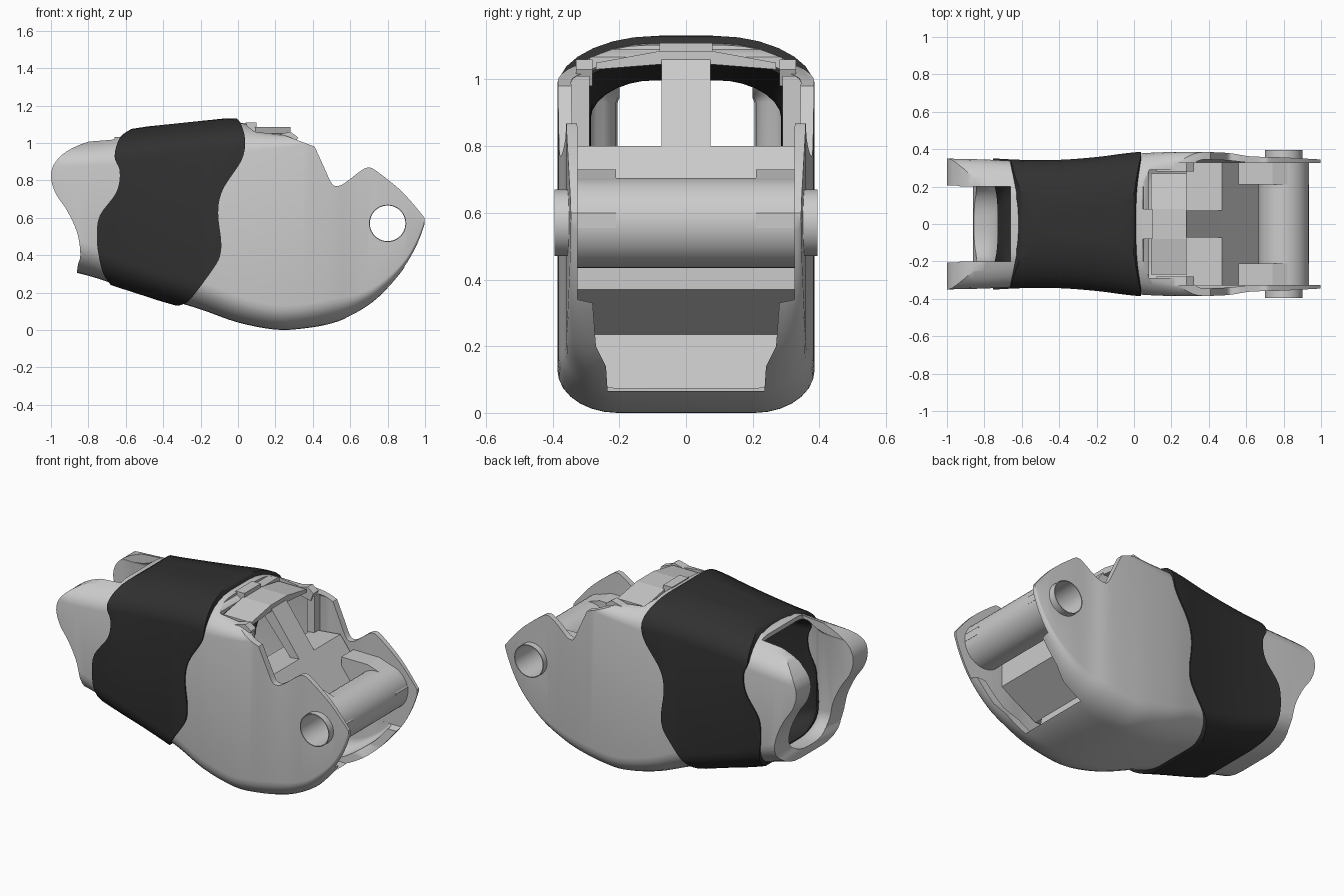
import bpy, bmesh, math
from mathutils import Vector

if "Cube" in bpy.data.objects:
    bpy.data.objects.remove(bpy.data.objects["Cube"], do_unlink=True)


def material(name, value):
    mat = bpy.data.materials.new(name)
    mat.use_nodes = True
    colour = (value, value, value, 1)
    mat.diffuse_color = colour
    mat.node_tree.nodes["Principled BSDF"].inputs["Base Color"].default_value = colour
    return mat


grey = material("light grey plastic", 0.6)
dark = material("dark rubber", 0.03)


def finish(name, bm, mat):
    bmesh.ops.recalc_face_normals(bm, faces=bm.faces)
    mesh = bpy.data.meshes.new(name)
    bm.to_mesh(mesh)
    bm.free()
    mesh.materials.append(mat)
    obj = bpy.data.objects.new(name, mesh)
    bpy.context.collection.objects.link(obj)
    return obj


def select(obj):
    bpy.ops.object.select_all(action='DESELECT')
    obj.select_set(True)
    bpy.context.view_layer.objects.active = obj


def boolean(obj, cutter, operation='DIFFERENCE'):
    select(obj)
    mod = obj.modifiers.new("cut", 'BOOLEAN')
    mod.operation = operation
    mod.solver = 'EXACT'
    mod.object = cutter
    bpy.ops.object.modifier_apply(modifier=mod.name)
    bpy.data.objects.remove(cutter, do_unlink=True)


def smooth(obj):
    select(obj)
    bpy.ops.object.shade_smooth_by_angle(angle=math.radians(32))


def prism(name, points, low, high, axis='y', mat=grey):
    """Extrude a flat outline along one axis."""
    place = {'x': lambda a, b, d: (d, a, b),
             'y': lambda a, b, d: (a, d, b),
             'z': lambda a, b, d: (a, b, d)}[axis]
    bm = bmesh.new()
    face = bm.faces.new([bm.verts.new(place(a, b, low)) for a, b in points])
    extruded = bmesh.ops.extrude_face_region(bm, geom=[face])["geom"]
    shift = Vector(place(0, 0, high - low))
    bmesh.ops.translate(bm, vec=shift, verts=[v for v in extruded if isinstance(v, bmesh.types.BMVert)])
    return finish(name, bm, mat)


def box(name, x0, x1, y0, y1, z0, z1):
    return prism(name, [(x0, z0), (x1, z0), (x1, z1), (x0, z1)], y0, y1)


def mirrored(half):
    return half + [(-a, b) for a, b in reversed(half)]


def rod(name, radius, half_length, centre=(0.8, 0.57), sides=40):
    turn = math.tau / sides
    ring = [(centre[0] + radius * math.cos(i * turn), centre[1] + radius * math.sin(i * turn))
            for i in range(sides)]
    return prism(name, ring, -half_length, half_length)


def resample(rows, steps=4):
    """Smooth curve through points or cross-section rows."""
    rows = [Vector(r) for r in rows]
    out = []
    for i in range(len(rows) - 1):
        p, q = rows[i], rows[i + 1]
        before, after = rows[max(i - 1, 0)], rows[min(i + 2, len(rows) - 1)]
        for s in range(steps):
            t = s / steps
            bend = (p * 2 - before - q) * (t * (1 - t) ** 2) + (q * 2 - after - p) * (t * t * (1 - t))
            out.append(p.lerp(q, t) + bend * 0.5)
    return out + [rows[-1]]


def loft(name, rows, grow=0.0, widen=0.0, mat=grey, corner=8):
    """Skin rounded box sections: x, bottom, top, half width, bottom radius, top radius."""
    bm = bmesh.new()
    rings = []
    for x, bottom, top, half, r_low, r_high in resample(rows):
        bottom, top, half = bottom - grow, top + grow, half + widen
        ring = []
        for quarter, (sy, r) in enumerate([(1, r_high), (-1, r_high), (-1, r_low), (1, r_low)]):
            wide = min(r * (1.8 if quarter < 2 else 1.4), half * 0.9)
            cy = sy * (half - wide)
            cz = top - r if quarter < 2 else bottom + r
            for k in range(corner):
                a = (quarter + k / (corner - 1)) * math.pi / 2
                ring.append(bm.verts.new((x, cy + wide * math.cos(a), cz + r * math.sin(a))))
        rings.append(ring)
    for a, b in zip(rings, rings[1:]):
        for i in range(len(a)):
            j = (i + 1) % len(a)
            bm.faces.new((a[i], a[j], b[j], b[i]))
    bm.faces.new(rings[0])
    bm.faces.new(rings[-1])
    return finish(name, bm, mat)


outer = [(-1.02, 0.34, 1.0, 0.35, 0.17, 0.13), (-0.8, 0.29, 1.02, 0.345, 0.17, 0.14),
         (-0.6, 0.225, 1.05, 0.335, 0.16, 0.16), (-0.4, 0.17, 1.08, 0.335, 0.15, 0.17),
         (-0.2, 0.11, 1.1, 0.35, 0.15, 0.17), (0, 0.04, 1.11, 0.375, 0.14, 0.16),
         (0.2, 0.002, 1.07, 0.385, 0.13, 0.1), (0.35, 0.008, 1.06, 0.385, 0.13, 0.07),
         (0.5, 0.035, 1.06, 0.38, 0.13, 0.05), (0.62, 0.085, 1.05, 0.362, 0.1, 0.03),
         (0.75, 0.175, 1.05, 0.358, 0.07, 0.03), (0.88, 0.32, 1.05, 0.352, 0.04, 0.03),
         (0.96, 0.46, 1.05, 0.347, 0.03, 0.03), (1.01, 0.6, 1.05, 0.345, 0.03, 0.03)]

# Housing: outer skin clipped by the side outline
housing = loft("housing", outer)
tail = [(-0.865, 0.1), (-0.86, 0.32), (-0.843, 0.4), (-0.86, 0.52), (-0.915, 0.64), (-0.975, 0.73),
        (-1, 0.82), (-0.975, 0.9), (-0.89, 0.97), (-0.75, 1.02), (-0.6, 1.035)]
notch = [(0.41, 0.98), (0.46, 0.87), (0.5, 0.785), (0.53, 0.77), (0.57, 0.785), (0.66, 0.853),
         (0.7, 0.868), (0.74, 0.85), (0.86, 0.755), (0.94, 0.67), (0.997, 0.6)]
outline = resample(tail) + [(-0.55, 1.3), (0.02, 1.3), (0.05, 1.09), (0.09, 1.06), (0.25, 1.04)]
outline += resample(notch) + [(0.997, -0.2), (-0.4, -0.2)]
boolean(housing, prism("outline_cutter", outline, -0.6, 0.6), 'INTERSECT')

# Hollow interior, narrow between the thick wings at the left end
wall = 0.04
inner = [(-1.1, 0.37, 0.97, 0.21, 0.12, 0.04), (-0.79, 0.34, 0.97, 0.21, 0.12, 0.04),
         (-0.69, 0.3, 1.0, 0.285, 0.12, 0.07)]
inner += [(x, b + wall, t - wall, h - wall, max(lo - wall, 0.02), max(hi - wall, 0.02))
          for x, b, t, h, lo, hi in outer[2:9]]
inner += [(0.62, 0.14, 1.0, 0.328, 0.06, 0.02), (0.75, 0.24, 1.0, 0.326, 0.04, 0.02),
          (0.88, 0.38, 1.0, 0.325, 0.02, 0.02), (1.1, 0.5, 1.0, 0.323, 0.02, 0.02)]
boolean(housing, loft("cavity_cutter", inner))

# Openings: top left, top right and the lower right mouth
boolean(housing, box("rear_top_cutter", -1.2, -0.66, -0.2, 0.2, 0.7, 1.4))
boolean(housing, box("front_top_cutter", 0.08, 0.8, -0.29, 0.29, 0.9, 1.4))
mouth = mirrored([(0.235, 0.065), (0.24, 0.14), (0.27, 0.2), (0.28, 0.33), (0.326, 0.34), (0.326, 1.4)])
boolean(housing, prism("mouth_cutter", mouth, 0.5, 1.2, 'x'))
boolean(housing, rod("pin_hole_cutter", 0.097, 0.6))
smooth(housing)

# Rubber sleeve with wavy rims
rear_wave = [(-0.56, 1.08), (-0.63, 1.03), (-0.66, 0.93), (-0.635, 0.86), (-0.635, 0.79), (-0.66, 0.72),
             (-0.74, 0.61), (-0.755, 0.5), (-0.745, 0.4), (-0.72, 0.3), (-0.68, 0.24)]
front_wave = [(-0.34, 0.13), (-0.3, 0.135), (-0.25, 0.17), (-0.13, 0.33), (-0.095, 0.4), (-0.09, 0.48),
              (-0.105, 0.6), (-0.1, 0.69), (-0.07, 0.77), (0.01, 0.89), (0.035, 0.96), (0.035, 1.04),
              (0.005, 1.12), (-0.03, 1.135)]
wave = resample(rear_wave) + resample(front_wave)
sleeve = loft("grip_sleeve", outer, 0.02, 0.008, dark)
boolean(sleeve, prism("wave_cutter", wave, -0.6, 0.6, mat=dark), 'INTERSECT')
boolean(sleeve, loft("sleeve_core_cutter", outer, -0.005, -0.005, dark))
smooth(sleeve)

# Dark lining that follows the sleeve on the inside
lining = loft("inner_lining", inner, -0.003, -0.003, dark)
boolean(lining, prism("lining_wave_cutter", wave, -0.6, 0.6, mat=dark), 'INTERSECT')
boolean(lining, loft("lining_core_cutter", inner, -0.009, -0.009, dark))
boolean(lining, box("lining_top_cutter", -1.2, -0.66, -0.2, 0.2, 0.7, 1.4))
smooth(lining)

# Inner bulkhead behind the barrel, and the lower wall beneath it
bulkhead = [(0.28, 0.78), (0.47, 0.8), (0.67, 0.53), (0.67, 0.37), (0.43, 0.235), (0.38, 0.235),
            (0.6, 0.42), (0.6, 0.52), (0.46, 0.74), (0.28, 0.74)]
prism("bulkhead", bulkhead, -0.33, 0.33)
prism("lower_wall", [(0.39, 0.24), (0.43, 0.235), (0.46, 0.07), (0.42, 0.07)], -0.275, 0.275)

# Central sloping post and the roof plate it hangs from
prism("centre_post", [(0.22, 1.06), (0.28, 1.06), (0.47, 0.8), (0.42, 0.78), (0.22, 1.02)], -0.073, 0.073)
roof = mirrored([(0.08, 1.085), (0.27, 1.05), (0.27, 1.03), (0.08, 1.045)])
prism("roof_plate", roof, 0.09, 0.28, 'x')
box("roof_rib", 0.04, 0.1, -0.08, 0.08, 1.05, 1.11)

# Pivot barrel and pin tube
barrel = rod("pivot_barrel", 0.135, 0.326)
boolean(barrel, rod("barrel_bore_cutter", 0.097, 0.6))
smooth(barrel)
pin = rod("pivot_pin_tube", 0.1, 0.395)
boolean(pin, rod("pin_bore_cutter", 0.095, 0.6))
smooth(pin)

# Paired hinge blocks, roof tabs and side ribs
hinge = [(0.56, 0.6), (0.56, 0.73), (0.74, 0.73), (0.86, 0.69), (0.935, 0.6), (0.935, 0.555), (0.7, 0.555)]
for side, sign in (("left", 1), ("right", -1)):
    def span(a, b):
        return sorted((sign * a, sign * b))
    block = prism(side + "_hinge_block", hinge, *span(0.21, 0.328))
    boolean(block, rod("block_bore_cutter", 0.097, 0.6))
    prism(side + "_roof_tab", [(0.12, 1.02), (0.28, 1.06), (0.32, 1.03), (0.3, 0.98)], *span(0.28, 0.33))
    box(side + "_side_rib", 0.27, 0.32, *span(0.29, 0.35), 0.78, 1.01)
